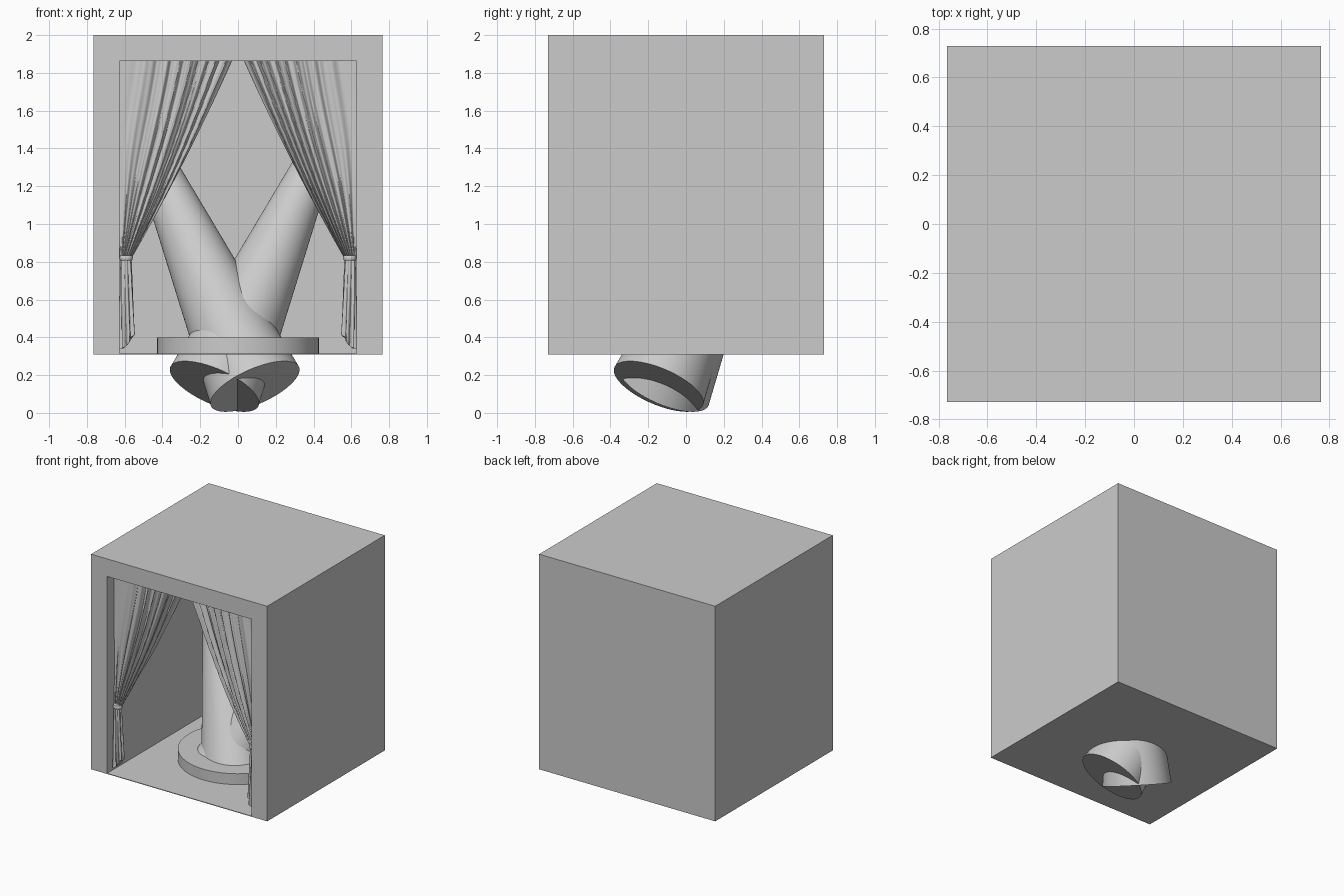
import bpy, bmesh, math
from mathutils import Vector

cube = bpy.data.objects.get("Cube")
if cube:
    bpy.data.objects.remove(cube, do_unlink=True)

grey = bpy.data.materials.new("plain_grey")
grey.use_nodes = True
COLOUR = (0.6, 0.6, 0.6, 1)
grey.diffuse_color = COLOUR
grey.node_tree.nodes["Principled BSDF"].inputs["Base Color"].default_value = COLOUR

# Main sizes
HX, HY, BASE, TOP = 0.765, 0.73, 0.31, 2.0
OPEN_X, OPEN_TOP, BACK_Y = 0.627, 1.862, 0.59
CURTAIN_Y, TIE_Z = -0.645, 0.82


def finish(name, bm, smooth=None):
    bmesh.ops.recalc_face_normals(bm, faces=bm.faces)
    mesh = bpy.data.meshes.new(name)
    bm.to_mesh(mesh)
    bm.free()
    mesh.materials.append(grey)
    obj = bpy.data.objects.new(name, mesh)
    bpy.context.collection.objects.link(obj)
    if smooth:
        bpy.ops.object.select_all(action='DESELECT')
        obj.select_set(True)
        bpy.context.view_layer.objects.active = obj
        bpy.ops.object.shade_smooth_by_angle(angle=math.radians(smooth))
    return obj


def grid(bm, point, nu, nv, closed=False):
    """Loft a sheet or tube through point(u, v), with u and v from 0 to 1."""
    cols = nu if closed else nu + 1
    rows = [[bm.verts.new(point(i / nu, j / nv)) for i in range(cols)]
            for j in range(nv + 1)]
    for low, high in zip(rows, rows[1:]):
        for i in range(nu):
            k = (i + 1) % cols
            bm.faces.new((low[i], low[k], high[k], high[i]))
    return rows


# Booth: a U-shaped front profile pushed back, then a back wall and a thin floor
def booth():
    bm = bmesh.new()
    profile = [(-HX, BASE), (-HX, TOP), (HX, TOP), (HX, BASE),
               (OPEN_X, BASE), (OPEN_X, OPEN_TOP), (-OPEN_X, OPEN_TOP), (-OPEN_X, BASE)]
    face = bm.faces.new([bm.verts.new((x, -HY, z)) for x, z in profile])
    ext = bmesh.ops.extrude_face_region(bm, geom=[face], use_keep_orig=True)
    moved = [g for g in ext["geom"] if isinstance(g, bmesh.types.BMVert)]
    bmesh.ops.translate(bm, verts=moved, vec=(0, 2 * HY, 0))
    finish("booth_walls", bm)


def box(name, low, high):
    bm = bmesh.new()
    bmesh.ops.create_cube(bm, size=1)
    low, high = Vector(low), Vector(high)
    for v in bm.verts:
        v.co = (low + high) / 2 + v.co * (high - low)
    finish(name, bm)


booth()
box("back_wall", (-OPEN_X, BACK_Y, BASE), (OPEN_X, HY, OPEN_TOP))
box("floor", (-OPEN_X, -HY, BASE), (OPEN_X, BACK_Y, BASE + 0.005))


# Round platform and the two crossing tapered beams
def cone(name, start, axis, length, r1, r2, segments=96):
    bm = bmesh.new()
    bmesh.ops.create_cone(bm, cap_ends=True, segments=segments,
                          radius1=r1, radius2=r2, depth=length)
    axis = Vector(axis).normalized()
    turn = axis.to_track_quat('Z', 'Y')
    for v in bm.verts:
        v.co = turn @ v.co + Vector(start) + axis * length / 2
    finish(name, bm, 30)


cone("round_platform", (0, 0, BASE), (0, 0, 1), 0.09, 0.428, 0.428)
cone("beam_to_right", (0.09, -0.145, 0.14), (-0.445, 0.43, 1), 1.7, 0.255, 0.067)
cone("beam_to_left", (-0.125, -0.115, 0.14), (0.445, 0.43, 1), 1.7, 0.255, 0.067)


# Curtains: a pleated sheet gathered to a tie, with a pleated tail below
def curtain(side, label):
    def sheet(u, v):
        z = TIE_Z + v * (OPEN_TOP - TIE_Z)
        width = 0.065 + 0.53 * (1.12 * v - 0.12 * v * v)
        phase = 2 * math.pi * (7 * u ** 1.4 + 0.25 * math.sin(3 * v + 5 * u))
        depth = (0.009 + 0.012 * min(1, 3 * v)) * (0.3 + 0.7 * u)
        y = CURTAIN_Y + depth * (math.sin(phase) + 0.35 * math.sin(2.3 * phase + 2 * v))
        return (side * (OPEN_X - width * u), y, z)

    bm = bmesh.new()
    grid(bm, sheet, 140, 40)
    finish(label + "_curtain", bm, 60)

    def tail(u, v):
        a = 2 * math.pi * u
        pleat = 1 + (0.12 + 0.14 * v) * math.sin(7 * a + 2 * v)
        inner = 0.5 - 0.5 * math.cos(a)
        hem = 0.34 + 0.08 * inner ** 2
        rx, ry = 0.027 + 0.008 * v, 0.024 + 0.012 * v
        return (side * (0.593 - 0.006 * v + rx * pleat * math.cos(a)),
                CURTAIN_Y + ry * pleat * math.sin(a),
                TIE_Z + v * (hem - TIE_Z))

    bm = bmesh.new()
    rows = grid(bm, tail, 84, 14, closed=True)
    bm.faces.new(rows[-1])
    finish(label + "_curtain_tail", bm, 60)

    # Tie band with a rounded profile
    def band(u, v):
        a = 2 * math.pi * u
        r = 0.031 + 0.004 * math.sin(math.pi * v)
        return (side * 0.592 + r * math.cos(a), CURTAIN_Y + r * math.sin(a),
                TIE_Z - 0.014 + 0.028 * v)

    bm = bmesh.new()
    rows = grid(bm, band, 32, 6, closed=True)
    bm.faces.new(rows[0])
    bm.faces.new(rows[-1])
    finish(label + "_tie_band", bm, 50)


curtain(1, "left")
curtain(-1, "right")
